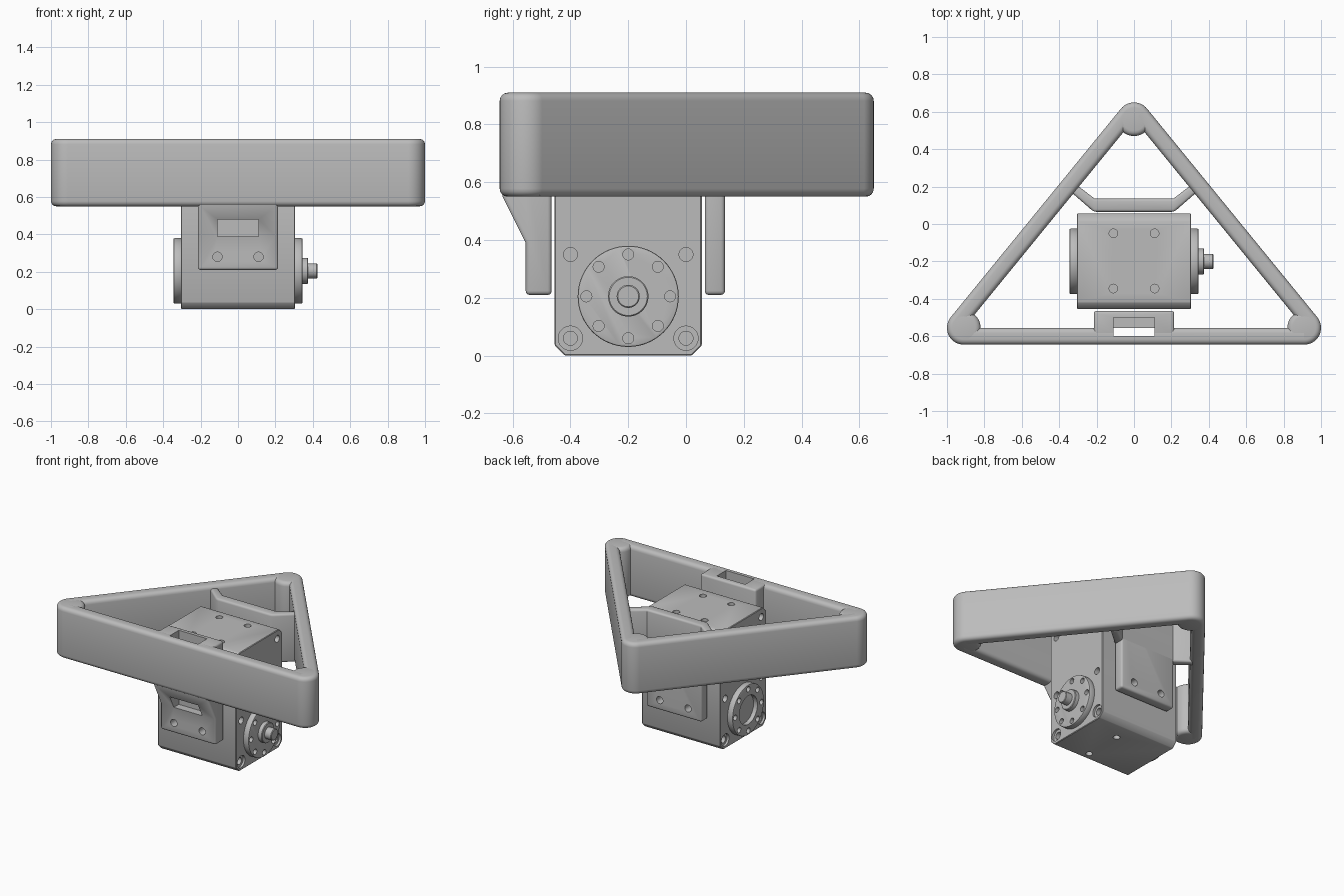
import bpy, bmesh, math
from mathutils import Vector, Matrix

default = bpy.data.objects.get("Cube")
if default:
    bpy.data.objects.remove(default)

grey = bpy.data.materials.new("plain_grey")
grey.use_nodes = True
COLOUR = (0.5, 0.5, 0.5, 1)
grey.diffuse_color = COLOUR
grey.node_tree.nodes["Principled BSDF"].inputs["Base Color"].default_value = COLOUR


def make(name, bm):
    bmesh.ops.recalc_face_normals(bm, faces=bm.faces[:])
    mesh = bpy.data.meshes.new(name)
    bm.to_mesh(mesh)
    bm.free()
    mesh.materials.append(grey)
    obj = bpy.data.objects.new(name, mesh)
    bpy.context.collection.objects.link(obj)
    return obj


def prism(name, points, axis, lo, hi):
    """Extrude a 2D profile along x (points are y, z) or z (points are x, y)."""
    bm = bmesh.new()
    place = (lambda p, h: (h, p[0], p[1])) if axis == "x" else (lambda p, h: (p[0], p[1], h))
    face = bm.faces.new([bm.verts.new(place(p, lo)) for p in points])
    new = bmesh.ops.extrude_face_region(bm, geom=[face])["geom"]
    shift = Vector(place((0, 0), hi - lo))
    bmesh.ops.translate(bm, vec=shift, verts=[g for g in new if isinstance(g, bmesh.types.BMVert)])
    return make(name, bm)


def box(name, x0, x1, y0, y1, z0, z1):
    return prism(name, [(x0, y0), (x1, y0), (x1, y1), (x0, y1)], "z", z0, z1)


def cylinders(name, spots, axis, radius, length, sides=32):
    """One mesh of equal cylinders centred on the spots."""
    turn = {"x": Matrix.Rotation(math.pi / 2, 4, "Y"),
            "y": Matrix.Rotation(math.pi / 2, 4, "X"),
            "z": Matrix.Identity(4)}[axis]
    bm = bmesh.new()
    for spot in spots:
        bmesh.ops.create_cone(bm, cap_ends=True, segments=sides, radius1=radius, radius2=radius,
                              depth=length, matrix=Matrix.Translation(spot) @ turn)
    return make(name, bm)


def apply(obj, mod):
    bpy.context.view_layer.objects.active = obj
    bpy.ops.object.modifier_apply(modifier=mod.name)


def soften(obj, width, segments=3):
    mod = obj.modifiers.new("rounding", "BEVEL")
    mod.width, mod.segments = width, segments
    mod.limit_method, mod.angle_limit = "ANGLE", math.radians(40)
    apply(obj, mod)


def cut(obj, cutter):
    cutter.hide_render = True
    mod = obj.modifiers.new("cut", "BOOLEAN")
    mod.operation, mod.solver, mod.object = "DIFFERENCE", "EXACT", cutter
    apply(obj, mod)
    bpy.data.objects.remove(cutter)


# Triangular frame: round corner posts and three walls
BOTTOM, TOP, R, ROUND = 0.55, 0.91, 0.09, 0.028
corners = [Vector((-0.91, -0.555)), Vector((0.91, -0.555)), Vector((0, 0.56))]
walls = []
for i, wall_name in enumerate(("front_wall", "left_wall", "right_wall")):
    a, b = corners[i], corners[(i + 1) % 3]
    post = cylinders("corner_post", [(a.x, a.y, (BOTTOM + TOP) / 2)], "z", R, TOP - BOTTOM, 48)
    soften(post, ROUND, 4)
    along = (b - a).normalized()
    out = Vector((along.y, -along.x)) * R
    wall = prism(wall_name, [a, b, b + out, a + out], "z", BOTTOM, TOP)
    # round only the long edges so that the wall ends meet the posts
    bm = bmesh.new()
    bm.from_mesh(wall.data)
    long_edges = [e for e in bm.edges if e.calc_length() > 1]
    bmesh.ops.bevel(bm, geom=long_edges, offset=ROUND, segments=4, profile=0.5, affect="EDGES")
    bm.to_mesh(wall.data)
    bm.free()
    walls.append(wall)

# Front clip with sloped gussets and a slot behind the wall
clip = prism("front_clip", [(-0.635, 0.55), (-0.555, 0.39), (-0.555, 0.21), (-0.465, 0.21),
                            (-0.465, TOP), (-0.61, TOP)], "x", -0.215, 0.215)
soften(clip, 0.014)
for part in (clip, walls[0]):
    cut(part, box("slot_cutter", -0.11, 0.11, -0.6, -0.5, 0.39, 1))
cut(clip, cylinders("hole_cutter", [(s * 0.11, -0.51, 0.28) for s in (-1, 1)], "y", 0.025, 0.2))

# Rear cross wall with angled wings, and the plate hanging from it
half = [(0.215, 0.065), (0.345, 0.178), (0.31, 0.212), (0.21, 0.135)]
cross = prism("cross_wall", half + [(-x, y) for x, y in reversed(half)], "z", BOTTOM, 0.89)
soften(cross, 0.014)
plate = box("rear_plate", -0.215, 0.215, 0.065, 0.135, 0.21, 0.885)
soften(plate, 0.014)
cut(plate, cylinders("hole_cutter", [(s * 0.11, 0.1, 0.28) for s in (-1, 1)], "y", 0.025, 0.2))

# Motor housing with chamfered long edges
Y0, Y1, H, C = -0.455, 0.055, 0.83, 0.035
housing = prism("motor_housing", [(Y0 + C, 0), (Y1 - C, 0), (Y1, C), (Y1, H - C), (Y1 - C, H),
                                  (Y0 + C, H), (Y0, H - C), (Y0, C)], "x", -0.305, 0.305)
soften(housing, 0.004, 1)
SIDES = (-0.305, 0.305)
side_holes = [(x, y, z) for x in SIDES for y in (-0.4, 0) for z in (0.06, 0.35, 0.77)]
cut(housing, cylinders("counterbore_cutter", [p for p in side_holes if p[2] < 0.1], "x", 0.042, 0.03))
cut(housing, cylinders("hole_cutter", side_holes, "x", 0.024, 0.12))
cut(housing, cylinders("hole_cutter", [(s * 0.11, y, H) for s in (-1, 1) for y in (-0.05, -0.345)],
                       "z", 0.023, 0.1))
cut(housing, cylinders("hole_cutter", [(0.06, y, 0) for y in (-0.37, -0.1)], "z", 0.022, 0.1))

# Round flanges on both sides with rings of screw holes
AY, AZ = -0.2, 0.205
for side, name in ((1, "shaft_flange"), (-1, "idler_flange")):
    flange = cylinders(name, [(side * 0.32, AY, AZ)], "x", 0.175, 0.05, 64)
    soften(flange, 0.006, 2)
    ring = [(side * 0.345, AY + 0.145 * math.cos(k * math.pi / 4), AZ + 0.145 * math.sin(k * math.pi / 4))
            for k in range(8)]
    cut(flange, cylinders("hole_cutter", ring, "x", 0.019, 0.05, 20))
    if side < 0:
        cut(flange, cylinders("recess_cutter", [(-0.345, AY, AZ)], "x", 0.1, 0.06, 48))

# Output shaft
collar = cylinders("shaft_collar", [(0.355, AY, AZ)], "x", 0.07, 0.04, 48)
shaft = cylinders("output_shaft", [(0.395, AY, AZ)], "x", 0.04, 0.06)
for part in (collar, shaft):
    soften(part, 0.004, 1)

# Smooth rounded faces, keep hard edges sharp
bpy.ops.object.select_all(action="DESELECT")
for obj in bpy.context.collection.objects:
    if obj.type == "MESH" and grey.name in obj.data.materials:
        obj.select_set(True)
bpy.ops.object.shade_smooth_by_angle(angle=math.radians(30))
